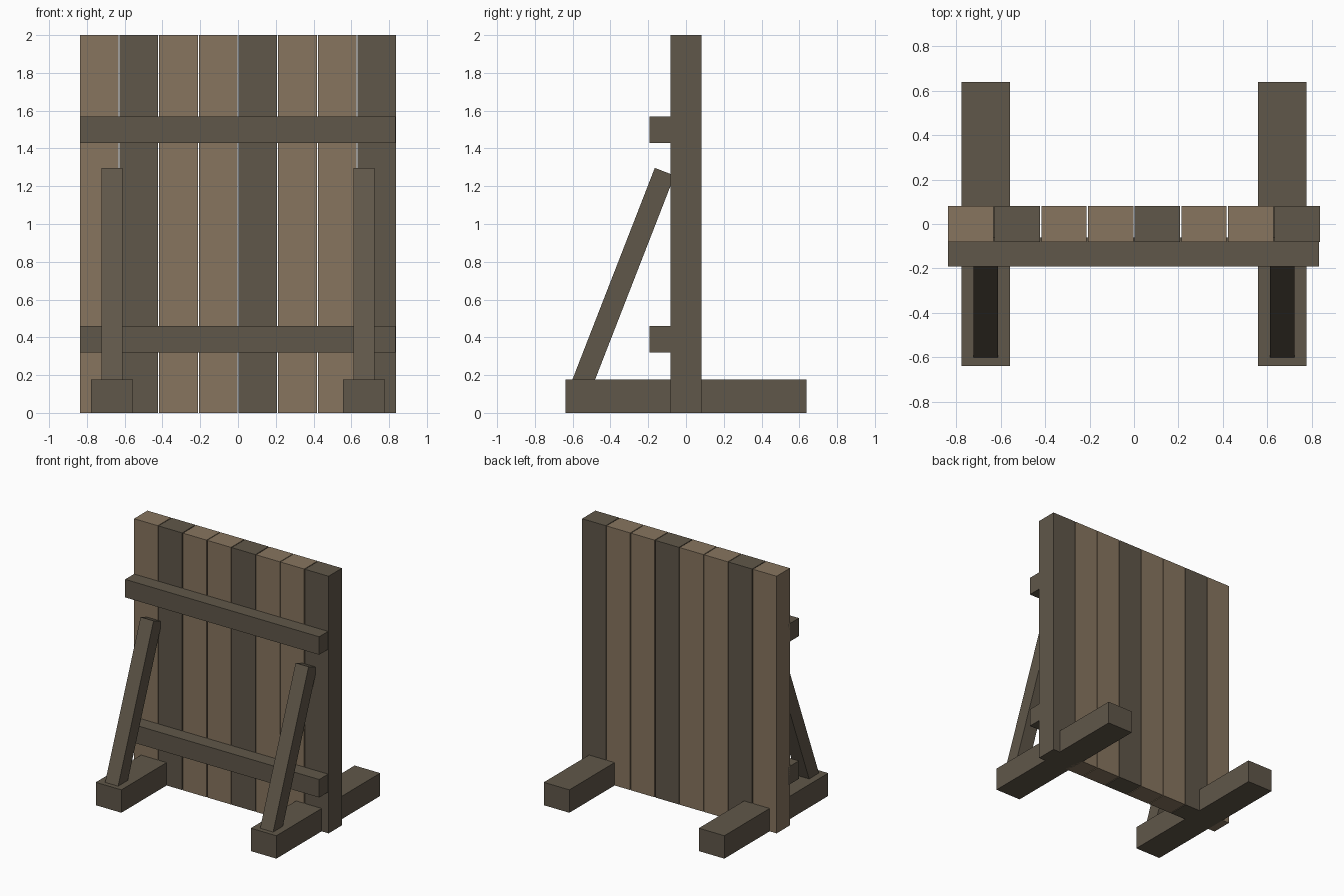
import bpy, math
from mathutils import Matrix, Vector

if "Cube" in bpy.data.objects:
    bpy.data.objects.remove(bpy.data.objects["Cube"])


def material(name, rgb):
    m = bpy.data.materials.new(name)
    m.diffuse_color = (*rgb, 1)
    m.use_nodes = True
    m.node_tree.nodes["Principled BSDF"].inputs["Base Color"].default_value = m.diffuse_color
    return m


LIGHT = material("light_wood", (0.242, 0.178, 0.114))
DARK = material("dark_wood", (0.117, 0.095, 0.067))


def box(name, lo, hi, mat, transform=Matrix()):
    """Box between two corners, with an optional placement baked into the mesh."""
    lo, hi = Vector(lo), Vector(hi)
    bpy.ops.mesh.primitive_cube_add(size=1)
    ob = bpy.context.object
    ob.name = name
    size = Matrix.Diagonal((*(hi - lo), 1))
    ob.data.transform(transform @ Matrix.Translation((lo + hi) / 2) @ size)
    ob.data.materials.append(mat)
    return ob


# upright planks in alternating tones
PITCH, WIDTH = 0.21, 0.204
for i, tone in enumerate("LDLLDLLD"):
    x = (i - 3.5) * PITCH
    box(f"plank_{i + 1}", (x - WIDTH / 2, -0.082, 0), (x + WIDTH / 2, 0.082, 2),
        LIGHT if tone == "L" else DARK)

# horizontal rails, let slightly into the planks
for name, z in (("lower_rail", 0.39), ("upper_rail", 1.50)):
    box(name, (-0.837, -0.192, z - 0.07), (0.833, -0.06, z + 0.07), DARK)

# feet and leaning braces on both sides
lean = math.atan2(0.435, 1.117)
for side, s in (("left", -1), ("right", 1)):
    x = s * 0.667
    box(f"{side}_foot", (x - 0.11, -0.638, 0), (x + 0.11, 0.638, 0.178), DARK)
    # brace hangs from its top front corner, its lower end sunk in the foot
    place = Matrix.Translation((x, -0.165, 1.297)) @ Matrix.Rotation(-lean, 4, 'X')
    box(f"{side}_brace", (-0.056, 0, -1.28), (0.056, 0.112, 0), DARK, place)
